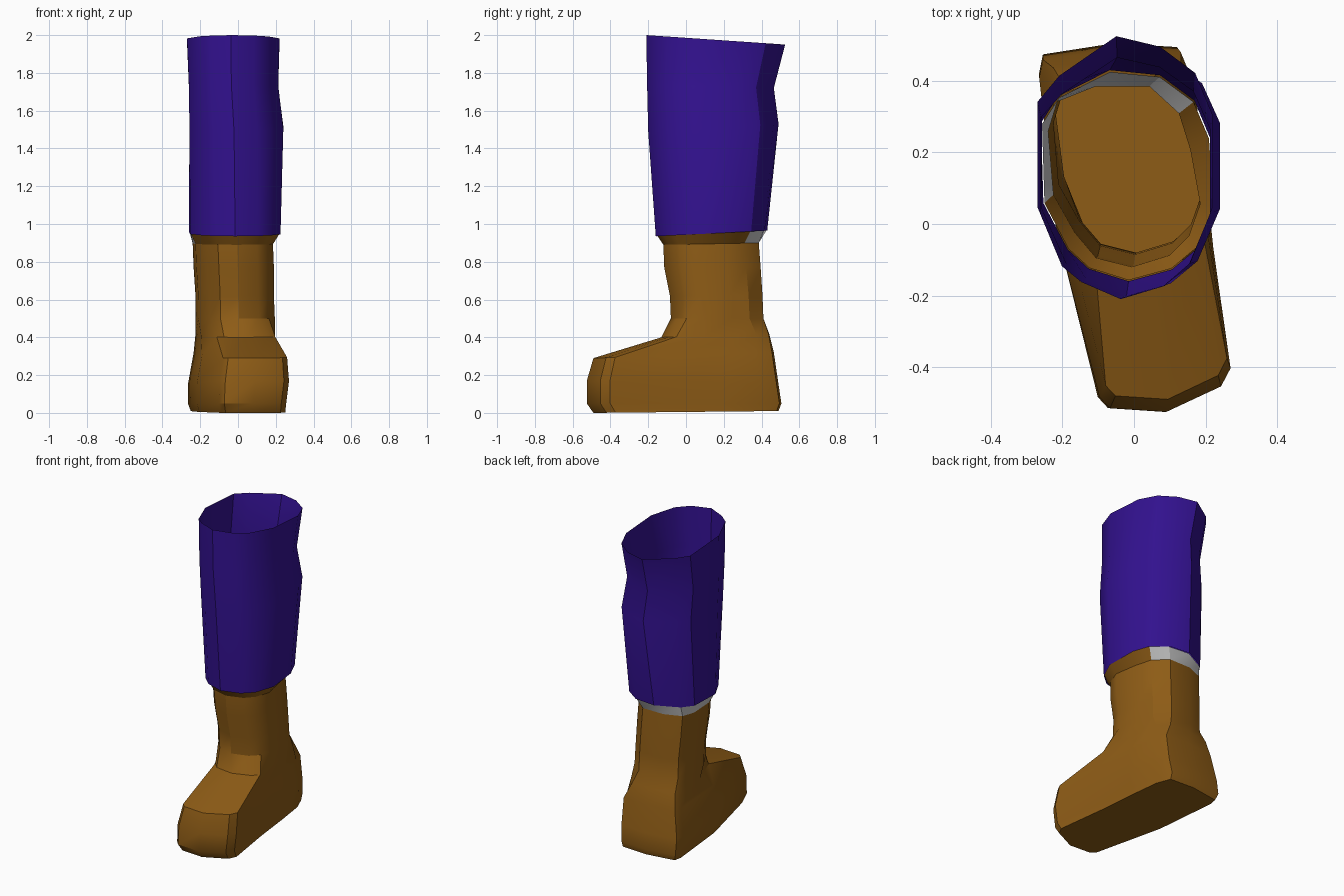
import bpy
import math

default = bpy.data.objects.get("Cube")
if default:
    bpy.data.objects.remove(default, do_unlink=True)


def make_material(name, rgb):
    mat = bpy.data.materials.new(name)
    mat.use_nodes = True
    color = (*rgb, 1)
    mat.diffuse_color = color
    mat.node_tree.nodes["Principled BSDF"].inputs["Base Color"].default_value = color
    return mat


brown = make_material("brown leather", (.27, .107, .008))
grey = make_material("pale grey lining", (.6, .6, .6))
purple = make_material("purple cloth", (.034, .006, .29))

# Outlines fitted to a unit box, counter-clockwise from the front
foot_outline = [(.33, -1), (.9, -.86), (1, -.76), (.82, -.1), (.72, .4), (.62, .8), (.48, .98),
                (-.2, 1), (-.96, .94), (-1, .84), (-.82, 0), (-.37, -.92), (-.26, -.98)]
shaft_outline = [(.1, -1), (.6, -.87), (.85, -.66), (1, -.3), (.87, .3), (.72, .7), (.33, 1),
                 (-.37, 1), (-.88, .83), (-1, .5), (-.93, -.2), (-.65, -.62), (-.37, -.9)]
cloth_outline = [(-.05, -1), (.45, -.9), (.75, -.72), (1, -.3), (1, .4), (.8, .72), (.4, .92),
                 (-.1, 1), (-.75, .7), (-1, .5), (-1, -.3), (-.72, -.75), (-.5, -.87)]


def blend(first, second, amount):
    return [tuple(a + (b - a) * amount for a, b in zip(p, q)) for p, q in zip(first, second)]


def ring(outline, z_front, z_back, left, right, front, back):
    """Fit an outline into a box, tilted from front to back."""
    points = []
    for u, v in outline:
        s, t = (u + 1) / 2, (v + 1) / 2
        points.append((left + (right - left) * s,
                       front + (back - front) * t,
                       z_front + (z_back - z_front) * t))
    return points


def loft(name, rings, materials, cap_bottom=False):
    """Join rings into an open tube, with an optional floor."""
    count = len(rings[0])
    verts = [point for points in rings for point in points]
    faces = []
    for level in range(len(rings) - 1):
        base = level * count
        for i in range(count):
            j = (i + 1) % count
            faces.append((base + i, base + j, base + count + j, base + count + i))
    if cap_bottom:
        faces.append(tuple(reversed(range(count))))
    mesh = bpy.data.meshes.new(name)
    mesh.from_pydata(verts, [], faces)
    for mat in materials:
        mesh.materials.append(mat)
    mesh.update()
    obj = bpy.data.objects.new(name, mesh)
    bpy.context.collection.objects.link(obj)
    bpy.ops.object.select_all(action="DESELECT")
    obj.select_set(True)
    bpy.context.view_layer.objects.active = obj
    bpy.ops.object.shade_smooth_by_angle(angle=math.radians(30))
    return obj


# Boot: foot, instep and shaft in one skin
instep_outline = blend(foot_outline, shaft_outline, .4)
shaft_top = ring(shaft_outline, .89, .9, -.24, .185, -.12, .385)
boot_rings = [
    ring(foot_outline, 0, .01, -.25, .25, -.49, .49),
    ring(foot_outline, .05, .05, -.265, .255, -.525, .505),
    ring(foot_outline, .17, .15, -.265, .27, -.525, .49),
    ring(foot_outline, .29, .32, -.235, .26, -.49, .465),
    ring(instep_outline, .4, .42, -.225, .21, -.13, .44),
    ring(shaft_outline, .5, .5, -.225, .195, -.08, .41),
    ring(shaft_outline, .62, .62, -.225, .19, -.085, .405),
    ring(shaft_outline, .77, .77, -.235, .19, -.115, .395),
    shaft_top,
]
loft("boot", boot_rings, [brown], cap_bottom=True)

# Flared cuff, lined in grey around the back and right side
cuff_top = ring(blend(shaft_outline, cloth_outline, .6), .945, .965, -.257, .222, -.157, .425)
cuff = loft("boot_cuff", [shaft_top, cuff_top], [brown, grey])
for face in cuff.data.polygons:
    if face.center.y > .2 + .9 * face.center.x:
        face.material_index = 1

# Trouser leg: open cloth tube
hem_outline = blend(shaft_outline, cloth_outline, .6)
trouser_rings = [
    ring(hem_outline, .935, .965, -.26, .225, -.16, .43),
    ring(cloth_outline, 1.49, 1.53, -.257, .24, -.2, .49),
    ring(cloth_outline, 1.74, 1.72, -.26, .213, -.206, .465),
    ring(cloth_outline, 2, 1.95, -.27, .22, -.21, .525),
]
loft("trouser_leg", trouser_rings, [purple])
